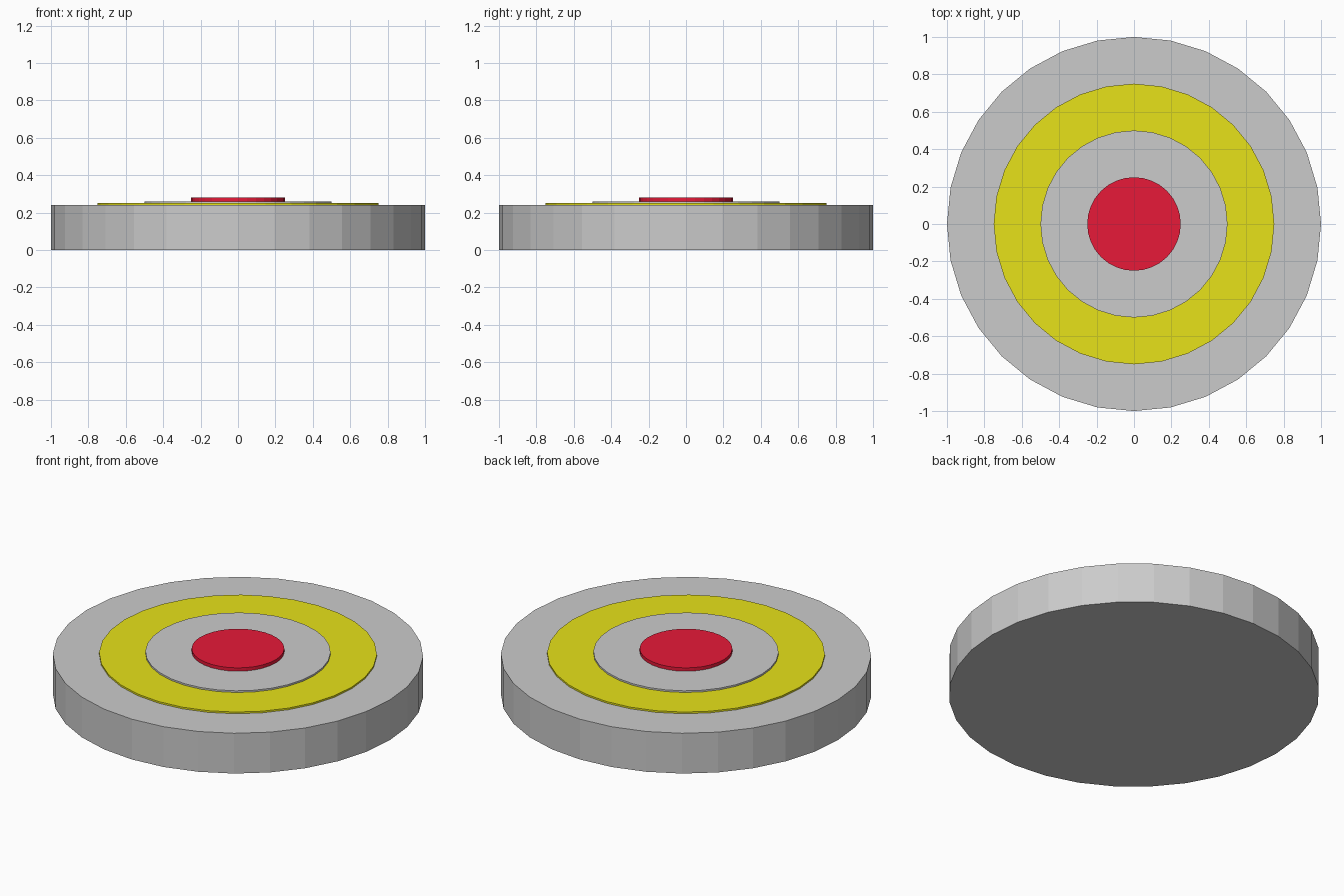
import bpy

if "Cube" in bpy.data.objects:
    bpy.data.objects.remove(bpy.data.objects["Cube"])


def disc(name, radius, z0, z1, colour=None):
    """Flat-shaded 32-sided disc between two heights."""
    bpy.ops.mesh.primitive_cylinder_add(
        vertices=32, radius=radius, depth=z1 - z0, location=(0, 0, (z0 + z1) / 2))
    ob = bpy.context.object
    ob.name = name
    if colour:
        mat = bpy.data.materials.new(name + "_colour")
        mat.diffuse_color = colour
        mat.use_nodes = True
        mat.node_tree.nodes["Principled BSDF"].inputs["Base Color"].default_value = mat.diffuse_color
        ob.data.materials.append(mat)
    return ob


# Thick base, then thin stepped rings up to the central button
disc("base", 1.0, 0.0, 0.24)
disc("yellow_ring", 0.75, 0.24, 0.25, (0.8, 0.76, 0.01, 1))
disc("inner_ring", 0.5, 0.25, 0.26)
disc("centre_button", 0.25, 0.26, 0.28, (0.8, 0.01, 0.04, 1))
